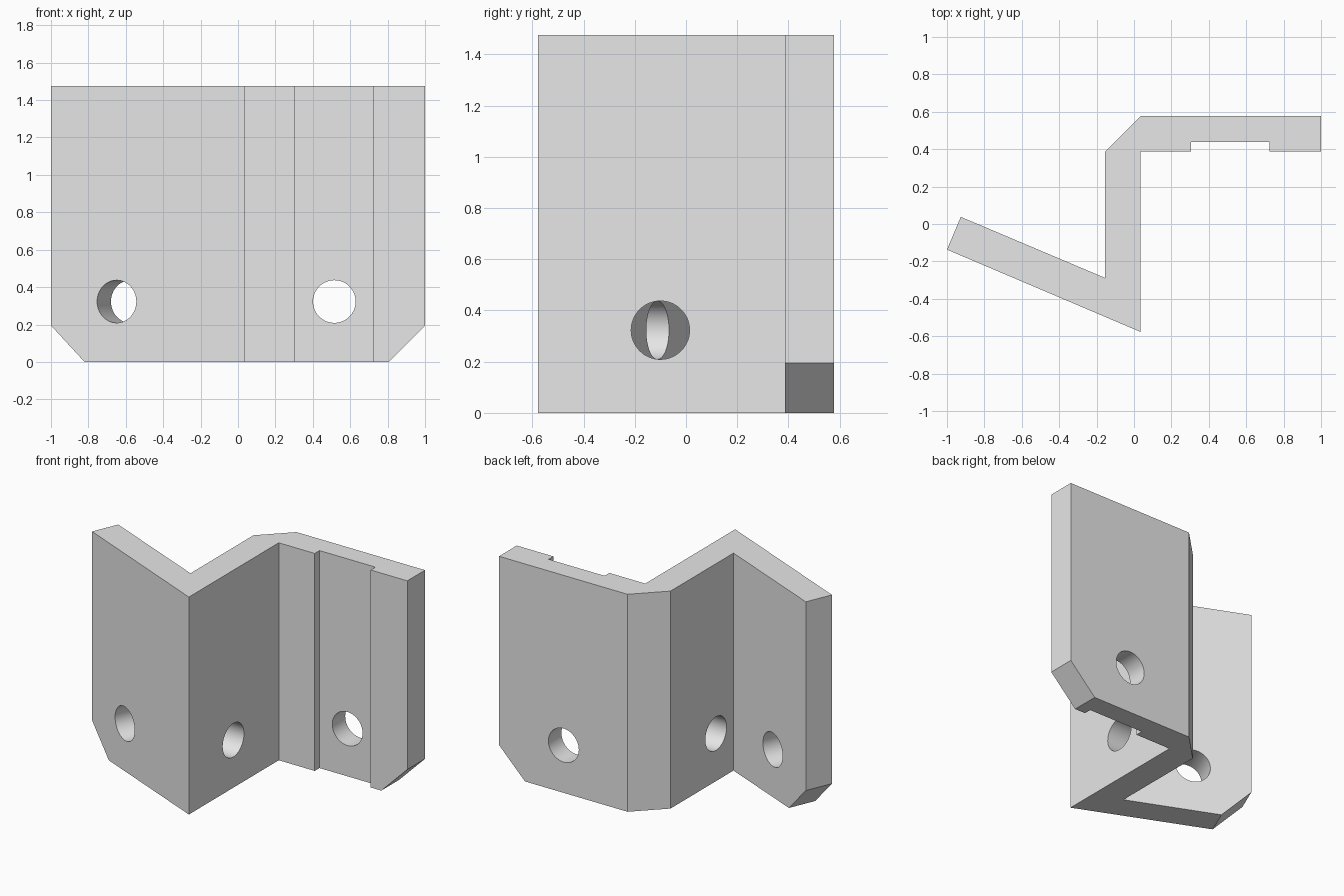
import bpy
import bmesh
import math
from mathutils import Vector

cube = bpy.data.objects.get("Cube")
if cube:
    bpy.data.objects.remove(cube, do_unlink=True)

HEIGHT = 1.476
HOLE_Z = 0.323
HOLE_RADIUS = 0.114
CHAMFER = 0.195

# Directions of the slanted wing, seen from above
corner, tip = Vector((0.035, -0.577, 0)), Vector((-1, -0.137, 0))
wing = (tip - corner).normalized()
wing_normal = Vector((-wing.y, wing.x, 0))

# Plan outline of the bent plate, with the shallow groove in the straight wing
outline = [
    corner[:2], (0.035, 0.387), (0.305, 0.387), (0.305, 0.438), (0.725, 0.438),
    (0.725, 0.387), (1, 0.387), (1, 0.577), (0.035, 0.577), (-0.155, 0.387),
    (-0.155, -0.288), (-0.926, 0.038), tip[:2],
]

bm = bmesh.new()
base = bm.faces.new([bm.verts.new((x, y, 0)) for x, y in outline])
side = bmesh.ops.extrude_face_region(bm, geom=[base])
top = [v for v in side["geom"] if isinstance(v, bmesh.types.BMVert)]
bmesh.ops.translate(bm, verts=top, vec=(0, 0, HEIGHT))
if base.is_valid and len(bm.faces) == len(outline) + 1:
    bm.faces.new(base.verts)


# Cut off the lower outer corner of each wing
def chamfer(end, direction):
    cut = bmesh.ops.bisect_plane(
        bm, geom=bm.verts[:] + bm.edges[:] + bm.faces[:], dist=1e-5,
        plane_co=end - direction * CHAMFER,
        plane_no=direction - Vector((0, 0, 1)), clear_outer=True)
    edges = [e for e in cut["geom_cut"] if isinstance(e, bmesh.types.BMEdge)]
    bmesh.ops.holes_fill(bm, edges=edges, sides=0)


chamfer(Vector((1, 0.387, 0)), Vector((1, 0, 0)))
chamfer(tip, wing)
bmesh.ops.recalc_face_normals(bm, faces=bm.faces[:])

mesh = bpy.data.meshes.new("bent_plate")
bm.to_mesh(mesh)
bm.free()
plate = bpy.data.objects.new("bent_plate", mesh)
bpy.context.collection.objects.link(plate)

grey = bpy.data.materials.new("light grey")
grey.use_nodes = True
grey.diffuse_color = (0.8, 0.8, 0.8, 1)
grey.node_tree.nodes["Principled BSDF"].inputs["Base Color"].default_value = (0.8, 0.8, 0.8, 1)
mesh.materials.append(grey)


# Round holes, one square through each leg of the plate
def drill(x, y, axis):
    bpy.ops.mesh.primitive_cylinder_add(
        vertices=64, radius=HOLE_RADIUS, depth=0.5, location=(x, y, HOLE_Z),
        rotation=axis.to_track_quat("Z", "Y").to_euler())
    cutter = bpy.context.object
    cutter.name = "hole_cutter"
    cutter.hide_render = True
    cutter.data.materials.append(grey)
    bpy.context.view_layer.objects.active = plate
    mod = plate.modifiers.new("hole", "BOOLEAN")
    mod.operation = "DIFFERENCE"
    mod.solver = "EXACT"
    mod.object = cutter
    bpy.ops.object.modifier_apply(modifier=mod.name)
    bpy.data.objects.remove(cutter, do_unlink=True)


drill(0.515, 0.48, Vector((0, 1, 0)))
drill(-0.06, -0.1, Vector((1, 0, 0)))
drill(-0.612, -0.2, wing_normal)

bpy.ops.object.select_all(action="DESELECT")
plate.select_set(True)
bpy.context.view_layer.objects.active = plate
bpy.ops.object.shade_smooth_by_angle(angle=math.radians(30))
